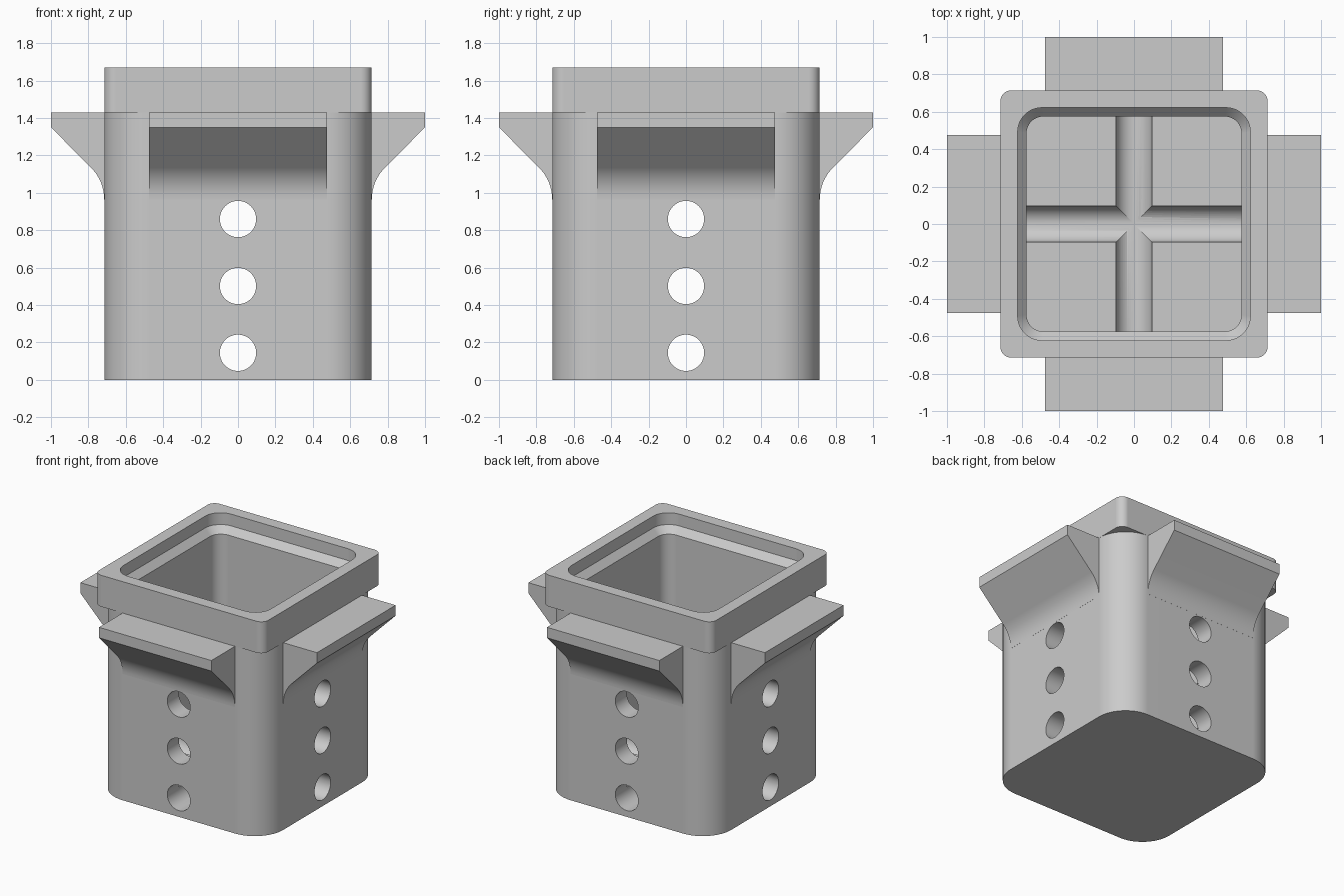
import bpy, bmesh, math
from mathutils import Matrix, Vector

if "Cube" in bpy.data.objects:
    bpy.data.objects.remove(bpy.data.objects["Cube"])

grey = bpy.data.materials.new("light grey")
grey.diffuse_color = (0.6, 0.6, 0.6, 1)
grey.use_nodes = True
grey.node_tree.nodes["Principled BSDF"].inputs["Base Color"].default_value = grey.diffuse_color


def make_object(name, bm):
    bmesh.ops.recalc_face_normals(bm, faces=bm.faces[:])
    mesh = bpy.data.meshes.new(name)
    bm.to_mesh(mesh)
    bm.free()
    mesh.materials.append(grey)
    ob = bpy.data.objects.new(name, mesh)
    bpy.context.collection.objects.link(ob)
    return ob


def activate(ob):
    bpy.ops.object.select_all(action='DESELECT')
    ob.select_set(True)
    bpy.context.view_layer.objects.active = ob


def smooth(ob):
    activate(ob)
    bpy.ops.object.shade_smooth_by_angle(angle=math.radians(30))
    ob.modifiers.new("even_shading", 'WEIGHTED_NORMAL').keep_sharp = True


def rounded_square(half, radius, z, steps=12):
    pts = []
    for q in range(4):
        mid = math.radians(45 + 90 * q)
        cx = math.copysign(half - radius, math.cos(mid))
        cy = math.copysign(half - radius, math.sin(mid))
        for i in range(steps + 1):
            a = math.radians(90 * (q + i / steps))
            pts.append((cx + radius * math.cos(a), cy + radius * math.sin(a), z))
    return pts


# Hollow box: outer wall, square collar, stepped rim, inner wall and floor
sections = [(0.715, 0.24, 0), (0.715, 0.24, 1.43), (0.715, 0.06, 1.43),
            (0.715, 0.06, 1.67), (0.622, 0.13, 1.67), (0.622, 0.13, 1.58),
            (0.575, 0.09, 1.53), (0.575, 0.09, 0.147)]
bm = bmesh.new()
rings = [[bm.verts.new(p) for p in rounded_square(*s)] for s in sections]
for low, high in zip(rings, rings[1:]):
    n = len(low)
    for i in range(n):
        j = (i + 1) % n
        bm.faces.new((low[i], low[j], high[j], high[i]))
bm.faces.new(rings[0][::-1])
bm.faces.new(rings[-1])
bmesh.ops.remove_doubles(bm, verts=bm.verts[:], dist=1e-5)
body = make_object("box_body", bm)

# Three through holes along each axis; the lowest pair also grooves the floor
for z in (0.145, 0.502, 0.86):
    for axis in 'XY':
        bm = bmesh.new()
        bmesh.ops.create_cone(bm, cap_ends=True, segments=48, radius1=0.097,
                              radius2=0.097, depth=2)
        turn = Matrix.Rotation(math.pi / 2, 4, 'Y' if axis == 'X' else 'X')
        bm.transform(Matrix.Translation((0, 0, z)) @ turn)
        cutter = make_object("hole_cutter", bm)
        cutter.hide_render = True
        cut = body.modifiers.new("hole", 'BOOLEAN')
        cut.operation = 'DIFFERENCE'
        cut.solver = 'EXACT'
        cut.object = cutter
        activate(body)
        bpy.ops.object.modifier_apply(modifier=cut.name)
        bpy.data.objects.remove(cutter)
smooth(body)

# Ledge on every side: flat top, sloped underside, fillet into the wall
R = 0.24
profile = [(0.69, 1.43), (1.0, 1.43), (1.0, 1.35)]
for i in range(11):
    a = math.radians(45 - 4.5 * i)
    profile.append((0.7155 + R * (1 - math.cos(a)), 0.965 + R * math.sin(a)))
profile.append((0.69, 0.965))
for k, side in enumerate(("right", "back", "left", "front")):
    bm = bmesh.new()
    face = bm.faces.new([bm.verts.new((x, -0.475, z)) for x, z in profile])
    res = bmesh.ops.extrude_face_region(bm, geom=[face])
    verts = [v for v in res["geom"] if isinstance(v, bmesh.types.BMVert)]
    bmesh.ops.translate(bm, verts=verts, vec=Vector((0, 0.95, 0)))
    bm.transform(Matrix.Rotation(k * math.pi / 2, 4, 'Z'))
    smooth(make_object(side + "_ledge", bm))
